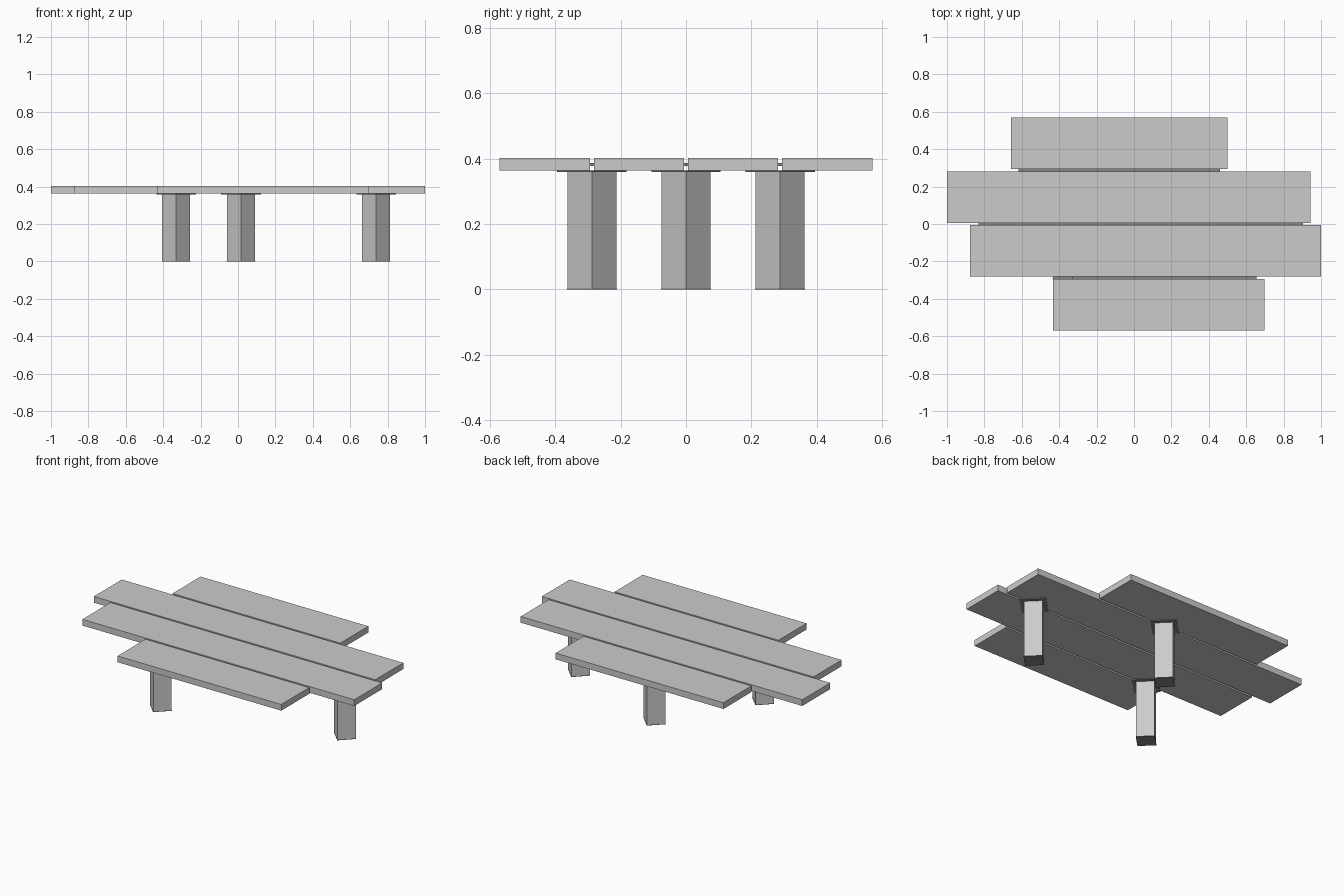
import bpy
import math

cube = bpy.data.objects.get("Cube")
if cube:
    bpy.data.objects.remove(cube, do_unlink=True)


def material(name, value):
    """Make a flat grey material."""
    mat = bpy.data.materials.new(name)
    mat.use_nodes = True
    mat.diffuse_color = (value, value, value, 1)
    mat.node_tree.nodes["Principled BSDF"].inputs["Base Color"].default_value = mat.diffuse_color
    return mat


def box(name, centre, size, mat, turn=0):
    """Add a flat-shaded box, turned about its vertical axis."""
    bpy.ops.mesh.primitive_cube_add(size=1, location=centre, rotation=(0, 0, turn))
    obj = bpy.context.object
    obj.name = name
    obj.scale = size
    obj.data.materials.append(mat)


grey = material("mid grey", 0.6)
dark = material("dark grey", 0.24)

PITCH = 0.288          # spacing of planks across the table
WIDTH = 0.276
TOP, UNDER = 0.402, 0.363
PLATE = 0.004
PAD = 0.003

# Staggered planks, front to back: left and right ends
planks = [(-0.433, 0.698), (-0.877, 1.0), (-1.0, 0.944), (-0.658, 0.501)]
for i, (x0, x1) in enumerate(planks):
    y = (i - 1.5) * PITCH
    box(f"plank_{i + 1}", ((x0 + x1) / 2, y, (TOP + UNDER) / 2),
        (x1 - x0, WIDTH, TOP - UNDER), grey)

# Thin dark joining strips in the gaps between planks
strips = [(-0.329, 0.654), (-0.831, 0.904), (-0.618, 0.461)]
for i, (x0, x1) in enumerate(strips):
    box(f"joining_strip_{i + 1}", ((x0 + x1) / 2, (i - 1) * PITCH, 0.382),
        (x1 - x0, PITCH - WIDTH, 0.01), dark)

# Square legs turned cornerwise, each with a mounting plate and a foot pad
for name, x, row in (("front", -0.331, -1), ("middle", 0.739, 0), ("back", 0.016, 1)):
    y = row * PITCH
    head = UNDER - PLATE
    corner = math.pi / 4
    box(f"{name}_leg", (x, y, (head + PAD) / 2), (0.106, 0.106, head - PAD), grey, corner)
    box(f"{name}_leg_plate", (x, y, UNDER - PLATE / 2), (0.15, 0.15, PLATE), dark, corner)
    box(f"{name}_foot_pad", (x, y, PAD / 2), (0.108, 0.108, PAD), dark, corner)
